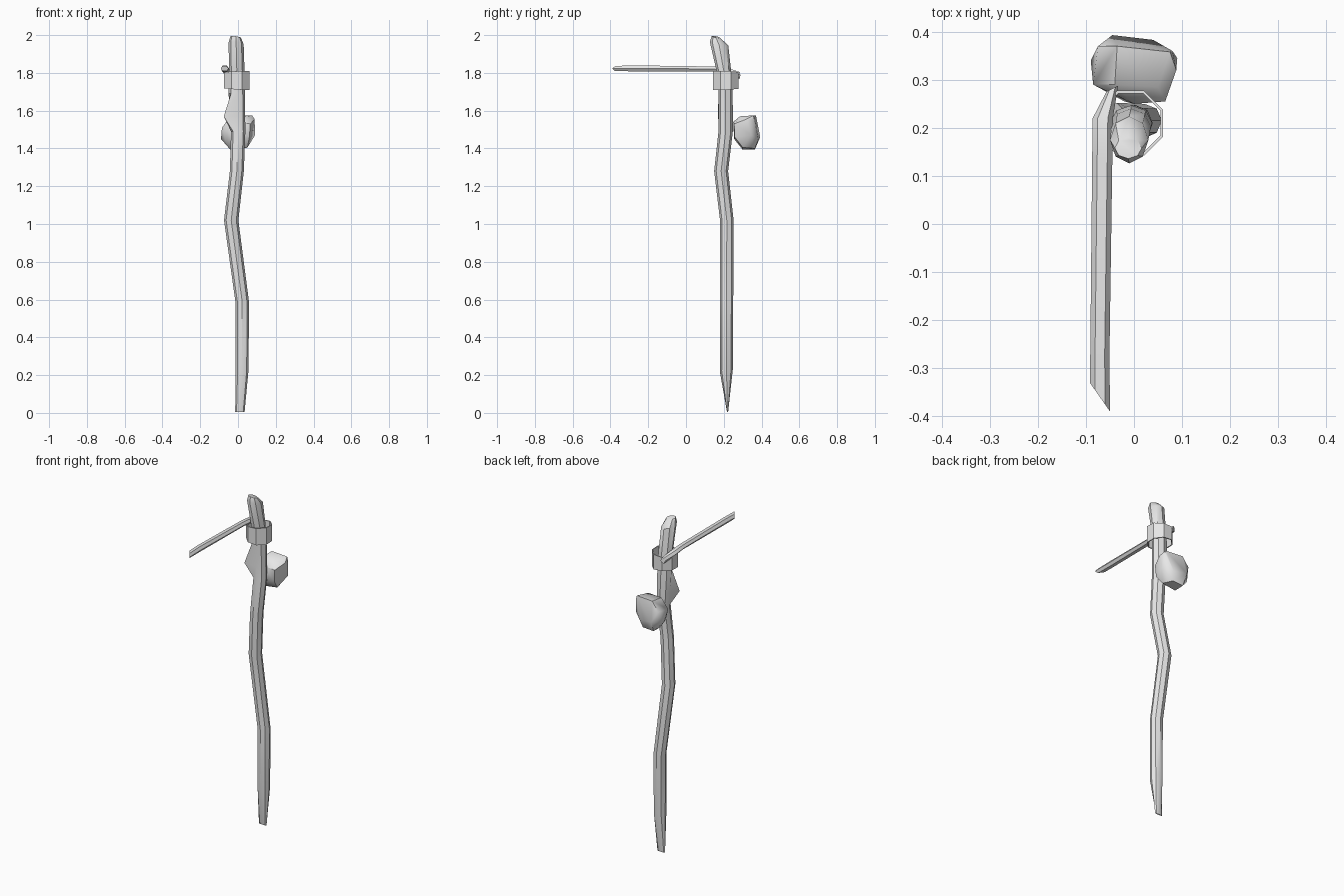
import bpy, bmesh, math
from mathutils import Vector

cube = bpy.data.objects.get("Cube")
if cube:
    bpy.data.objects.remove(cube, do_unlink=True)

grey = bpy.data.materials.new("plain grey")
grey.use_nodes = True
COLOUR = (0.8, 0.8, 0.8, 1)
grey.diffuse_color = COLOUR
grey.node_tree.nodes["Principled BSDF"].inputs["Base Color"].default_value = COLOUR


def finish(name, bm, angle):
    bmesh.ops.recalc_face_normals(bm, faces=bm.faces)
    mesh = bpy.data.meshes.new(name)
    bm.to_mesh(mesh)
    bm.free()
    mesh.materials.append(grey)
    obj = bpy.data.objects.new(name, mesh)
    bpy.context.collection.objects.link(obj)
    bpy.ops.object.select_all(action='DESELECT')
    obj.select_set(True)
    bpy.context.view_layer.objects.active = obj
    bpy.ops.object.shade_smooth_by_angle(angle=math.radians(angle))
    return obj


def loft(rings, sides, along_y=False, closed=False, phase=0.0):
    """Rings are (u, v, height, radius u, radius v, tilt along u, tilt along v)."""
    bm = bmesh.new()
    loops = []
    for u, v, h, ru, rv, tu, tv in rings:
        loop = []
        for i in range(sides):
            a = math.tau * i / sides + phase
            c, s = math.cos(a), math.sin(a)
            p = (u + ru * c, v + rv * s, h + tu * c + tv * s)
            loop.append(bm.verts.new((p[0], p[2], p[1]) if along_y else p))
        loops.append(loop)
    pairs = list(zip(loops, loops[1:]))
    if closed:
        pairs.append((loops[-1], loops[0]))
    else:
        bm.faces.new(loops[0])
        bm.faces.new(loops[-1])
    for lo, hi in pairs:
        for i in range(sides):
            j = (i + 1) % sides
            bm.faces.new((lo[i], lo[j], hi[j], hi[i]))
    return bm, loops


# Crooked staff: chisel point at the bottom, slanted broken top
staff, loops = loft([
    (.01, .22, .005, .025, .003, 0, 0),
    (.022, .214, .23, .034, .035, 0, .01),
    (.022, .215, .59, .036, .035, 0, 0),
    (-.036, .216, 1.02, .038, .036, 0, 0),
    (-.006, .186, 1.28, .037, .037, 0, 0),
    (.001, .21, 1.49, .038, .038, 0, 0),
    (-.002, .21, 1.57, .04, .038, 0, 0),
    (-.006, .21, 1.69, .044, .037, 0, 0),
    (-.006, .202, 1.8, .041, .038, 0, 0),
    (-.01, .175, 1.955, .04, .049, -.005, -.01),
    (-.012, .158, 1.99, .028, .022, -.004, -.004)], 8)
# Knot pulled out of one corner of the staff
loops[6][5].co += Vector((-.045, -.015, 0))
finish("staff", staff, 40)

# Thin band around the staff
R, T = .073, .006
band, _ = loft([
    (-.007, .21, 1.715, R, R, -.005, .003),
    (-.007, .21, 1.806, R, R, .004, -.003),
    (-.007, .21, 1.806, R - T, R - T, .004, -.003),
    (-.007, .21, 1.715, R - T, R - T, -.005, .003)],
    8, closed=True, phase=math.pi / 8)
finish("band", band, 30)

# Cross stick tucked behind the band, cut at an angle in front
stick, _ = loft([
    (-.071, 1.823, -.36, .021, .016, -.03, 0),
    (-.071, 1.824, -.27, .02, .018, 0, 0),
    (-.066, 1.821, .14, .021, .015, 0, 0),
    (-.065, 1.812, .22, .021, .017, 0, 0),
    (-.045, 1.788, .282, .012, .019, .006, 0)], 6, along_y=True)
finish("cross_stick", stick, 40)

# Faceted stone behind the staff
stone = bmesh.new()
for p in [(-.035, .37, 1.575), (.075, .358, 1.575), (.05, .285, 1.57), (-.04, .29, 1.568),
          (-.075, .37, 1.52), (-.045, .393, 1.46), (.08, .36, 1.55), (.09, .345, 1.47),
          (.088, .32, 1.555), (.065, .255, 1.53), (0, .25, 1.54), (-.085, .29, 1.51),
          (-.09, .34, 1.45), (-.065, .285, 1.44), (-.02, .255, 1.45), (.06, .258, 1.46),
          (.05, .3, 1.405), (.03, .365, 1.4), (-.04, .3, 1.393), (-.04, .365, 1.395),
          (.04, .383, 1.45)]:
    stone.verts.new(p)
hull = bmesh.ops.convex_hull(stone, input=stone.verts)
bmesh.ops.delete(stone, geom=[v for v in stone.verts if not v.link_faces], context='VERTS')
finish("stone", stone, 42)
